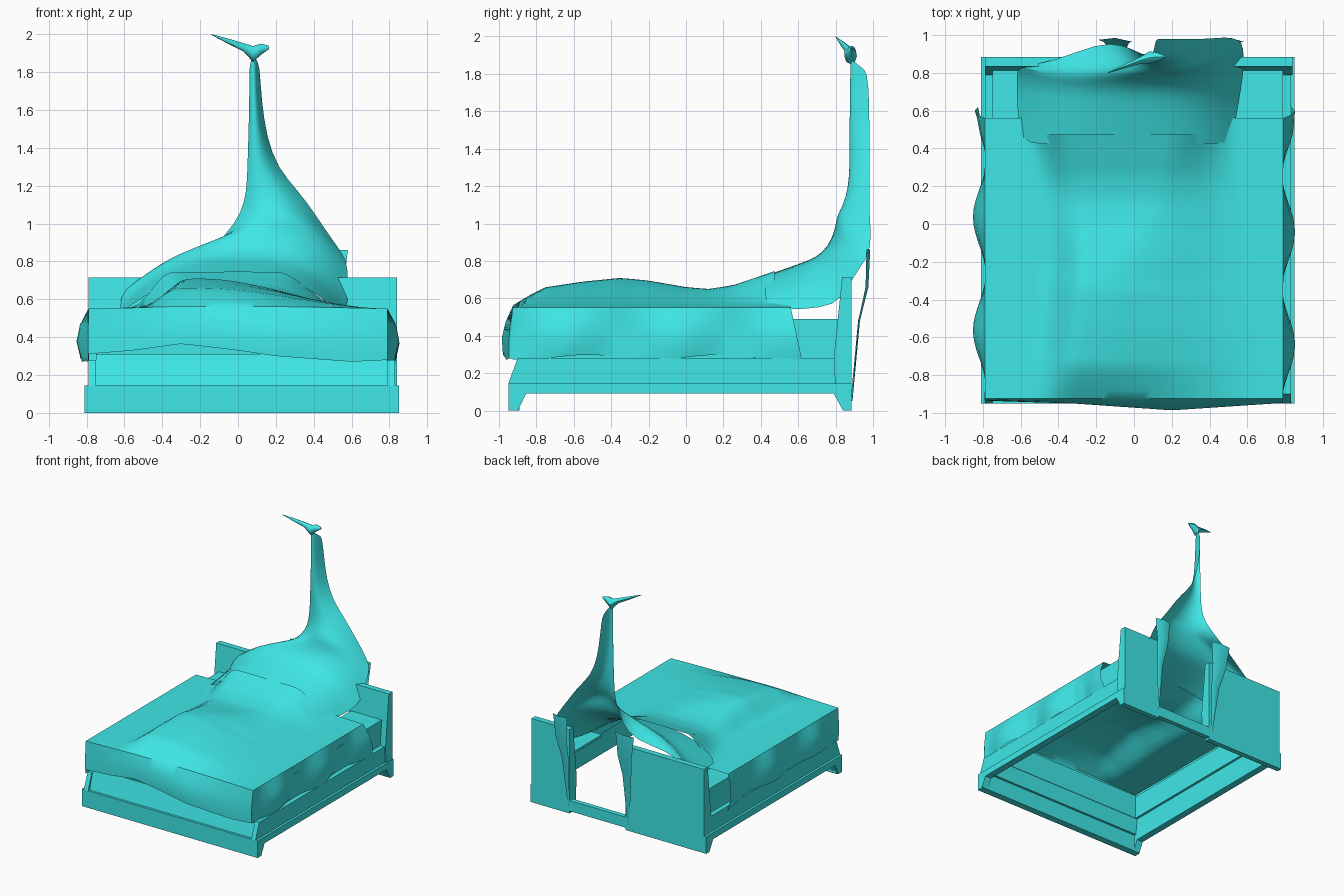
import bpy, bmesh, math

if "Cube" in bpy.data.objects:
    bpy.data.objects.remove(bpy.data.objects["Cube"])

mat = bpy.data.materials.new("teal")
mat.diffuse_color = (0.05, 0.8, 0.8, 1)
mat.use_nodes = True
mat.node_tree.nodes["Principled BSDF"].inputs["Base Color"].default_value = mat.diffuse_color


def make(name, verts, faces, smooth=None, subdiv=0):
    me = bpy.data.meshes.new(name)
    me.from_pydata(verts, [], faces)
    bm = bmesh.new()
    bm.from_mesh(me)
    bmesh.ops.recalc_face_normals(bm, faces=bm.faces)
    bm.to_mesh(me)
    bm.free()
    me.materials.append(mat)
    ob = bpy.data.objects.new(name, me)
    bpy.context.collection.objects.link(ob)
    if subdiv:
        m = ob.modifiers.new("subdiv", 'SUBSURF')
        m.levels = m.render_levels = subdiv
    if smooth:
        bpy.ops.object.select_all(action='DESELECT')
        ob.select_set(True)
        bpy.context.view_layer.objects.active = ob
        bpy.ops.object.shade_smooth_by_angle(angle=math.radians(smooth))
    return ob


def prism(name, profile, x0, x1):
    """Extrude a (y, z) profile along x."""
    n = len(profile)
    verts = [(x, y, z) for x in (x0, x1) for y, z in profile]
    faces = [tuple(range(n)), tuple(range(n, 2 * n))]
    faces += [(i, (i + 1) % n, n + (i + 1) % n, n + i) for i in range(n)]
    make(name, verts, faces)


def box(name, x0, x1, y0, y1, z0, z1):
    prism(name, [(y0, z0), (y1, z0), (y1, z1), (y0, z1)], x0, x1)


def sheet(name, rows, smooth=50, subdiv=0, skip=None):
    """Skin a list of equally long point rows."""
    n = len(rows[0])
    verts = [p for r in rows for p in r]
    faces = []
    for j in range(len(rows) - 1):
        for i in range(n - 1):
            f = (j * n + i, j * n + i + 1, (j + 1) * n + i + 1, (j + 1) * n + i)
            cx, cy = (sum(verts[k][a] for k in f) / 4 for a in (0, 1))
            if not (skip and skip(cx, cy)):
                faces.append(f)
    return make(name, verts, faces, smooth, subdiv)


def lerp(table, t):
    for (a, va), (b, vb) in zip(table, table[1:]):
        if t <= b:
            k = max(0, (t - a) / (b - a))
            return va + (vb - va) * k
    return table[-1][1]


def smooth01(t):
    t = min(1, max(0, t))
    return t * t * (3 - 2 * t)


# bed frame: footed lower rails, inset upper rails
side = [(-.95, 0), (-.90, 0), (-.855, .09), (.79, .09), (.84, 0),
        (.885, 0), (.885, .145), (-.95, .145)]
upper = [(-.95, .145), (.84, .145), (.80, .28), (-.90, .28)]
for tag, xo, s in (("left", -.81, 1), ("right", .85, -1)):
    prism(tag + "_side_rail", side, *sorted((xo, xo + s * .06)))
    prism(tag + "_upper_rail", upper, *sorted((xo + s * .02, xo + s * .06)))
box("front_rail", -.80, .84, -.95, -.89, 0, .145)
prism("front_upper_rail", [(-.93, .145), (-.87, .145), (-.85, .31), (-.88, .31)], -.75, .79)
box("back_rail", -.79, .84, .845, .885, .02, .11)

# headboard, two halves with a gap
board = [(.84, 0), (.885, 0), (.885, .715), (.835, .715), (.79, .28), (.80, .09)]
prism("headboard_left", board, -.79, -.05)
prism("headboard_right", board, .48, .84)

# mattress: hollow walls and the two exposed corners
box("mattress_front", -.75, .79, -.87, -.85, .28, .49)
for tag, x0, x1, t0, t1 in (("left", -.75, -.73, -.75, -.52), ("right", .77, .79, .50, .79)):
    box("mattress_" + tag, x0, x1, -.87, .82, .28, .48)
    box("mattress_corner_" + tag, t0, t1, .42, .82, .47, .49)

# blanket over the bed, with hanging skirt
crest = [(-.93, 0), (-.85, .05), (-.75, .10), (-.55, .13), (-.35, .15), (-.2, .135),
         (0, .10), (.12, .09), (.25, .11), (.4, .16), (.6, .23)]
left_edge = [(-.95, -.55), (-.7, -.52), (-.2, -.47), (.2, -.50), (.6, -.60)]
right_edge = [(-.95, .78), (-.6, .77), (-.2, .68), (.2, .58), (.6, .54)]
fall = [(-.9, 1.0), (-.3, .9), (.1, .5), (.6, .3)]
hem = [(-.8, .31), (-.55, .33), (-.3, .365), (0, .33), (.2, .30), (.6, .27), (.8, .28)]
front_y = [(-.8, .0), (-.3, .02), (.2, .055), (.8, .015)]


def top_z(x, y):
    a = smooth01((x - lerp(left_edge, y)) / .22)
    b = smooth01((lerp(right_edge, y) - x) / lerp(fall, y))
    return .55 + lerp(crest, y) * a * b + .01 * max(0, 1 - (x / .8) ** 2)


NX, NY, rows = 36, 34, []
for j in range(-3, NY + 1):
    y = -.925 + 1.485 * max(j, 0) / NY
    row = []
    for i in range(-3, NX + 4):
        x = -.79 + 1.58 * min(NX, max(i, 0)) / NX
        sgn = -1 if i < 0 else 1
        dx, dy = max(0, -i, i - NX) / 3, max(0, -j) / 3
        wave = .022 + .026 * math.sin(10.5 * y + (2 if sgn > 0 else 1.2))
        px = x + sgn * wave * math.sin(dx * 2.4) * 1.3 if dx else x
        py = y - lerp(front_y, x) * math.sin(dy * 2.2) - .01 * dy
        low = lerp(hem, x) if dy else .285 + .013 * math.sin(9 * y)
        d = max(dx, dy)
        z = top_z(x, y) * (1 - d) + low * d
        if dx and j > NY - 2:
            py += .06 * dx
        row.append((px, py, z))
    rows.append(row)
sheet("blanket", rows, 40, skip=lambda x, y: y > .46 and -.55 < x < .5)

# blanket pulled up into a tall peak; open at the back
# (x left, x right, x mid, y left, y right, z ends, y mid, z mid)
spec = [(-.60, .52, 0, .43, .43, .54, .42, .72),
        (-.62, .55, 0, .62, .62, .54, .62, .79),
        (-.62, .58, .05, .80, .80, .56, .70, .82),
        (-.62, .58, .10, .83, .86, .65, .76, .88),
        (-.42, .58, .15, .86, .93, .77, .79, .95),
        (-.19, .56, .20, .96, .98, .83, .80, 1.0),
        (-.06, .48, .20, .95, .99, .94, .81, 1.05),
        (.02, .40, .18, .91, .98, 1.06, .84, 1.1),
        (.045, .32, .15, .90, .98, 1.17, .865, 1.18),
        (.05, .21, .10, .90, .98, 1.29, .875, 1.3),
        (.055, .15, .09, .90, .98, 1.46, .875, 1.46),
        (.06, .125, .085, .90, .98, 1.65, .875, 1.65),
        (.06, .115, .08, .90, .97, 1.81, .88, 1.88)]
rows = []
for k, (xl, xr, xm, yl, yr, ze, ym, zm) in enumerate(spec):
    row = []
    for i in range(-6, 7):
        t = i / 6
        b = 1 - abs(t) ** (3 if k < 4 else 2.2)
        ye = yl if t < 0 else yr
        ex = xl if t < 0 else xr
        row.append((xm + (ex - xm) * abs(t), ye + (ym - ye) * b, ze + (zm - ze) * b))
    rows.append(row)
sheet("blanket_peak", rows, 60, 1)

# pointed tip on top of the peak
rows = []
for x, y, z, r in ((.165, .885, 1.93, .008), (.12, .885, 1.92, .03), (.08, .88, 1.895, .042),
                   (.03, .865, 1.93, .022), (-.05, .835, 1.962, .014), (-.14, .80, 1.998, .002)):
    rows.append([(x, y + .8 * r * math.cos(a * math.pi / 4), z + r * math.sin(a * math.pi / 4))
                 for a in range(9)])
sheet("blanket_tip", rows, 50)

# blanket ends hanging down behind the headboard
for tag, xc, top, end in (("right", .51, .07, .485), ("left", -.10, .09, -.075)):
    rows = []
    for z, y, k in ((.86, .985, 1), (.66, .975, .75), (.48, .93, .45), (.05, .89, .05)):
        x = end + (xc - end) * k
        rows.append([(x - top * k, y - .01, z), (x, y, z), (x + top * k, y - .02 * k, z)])
    sheet("hanging_end_" + tag, rows, 50)
